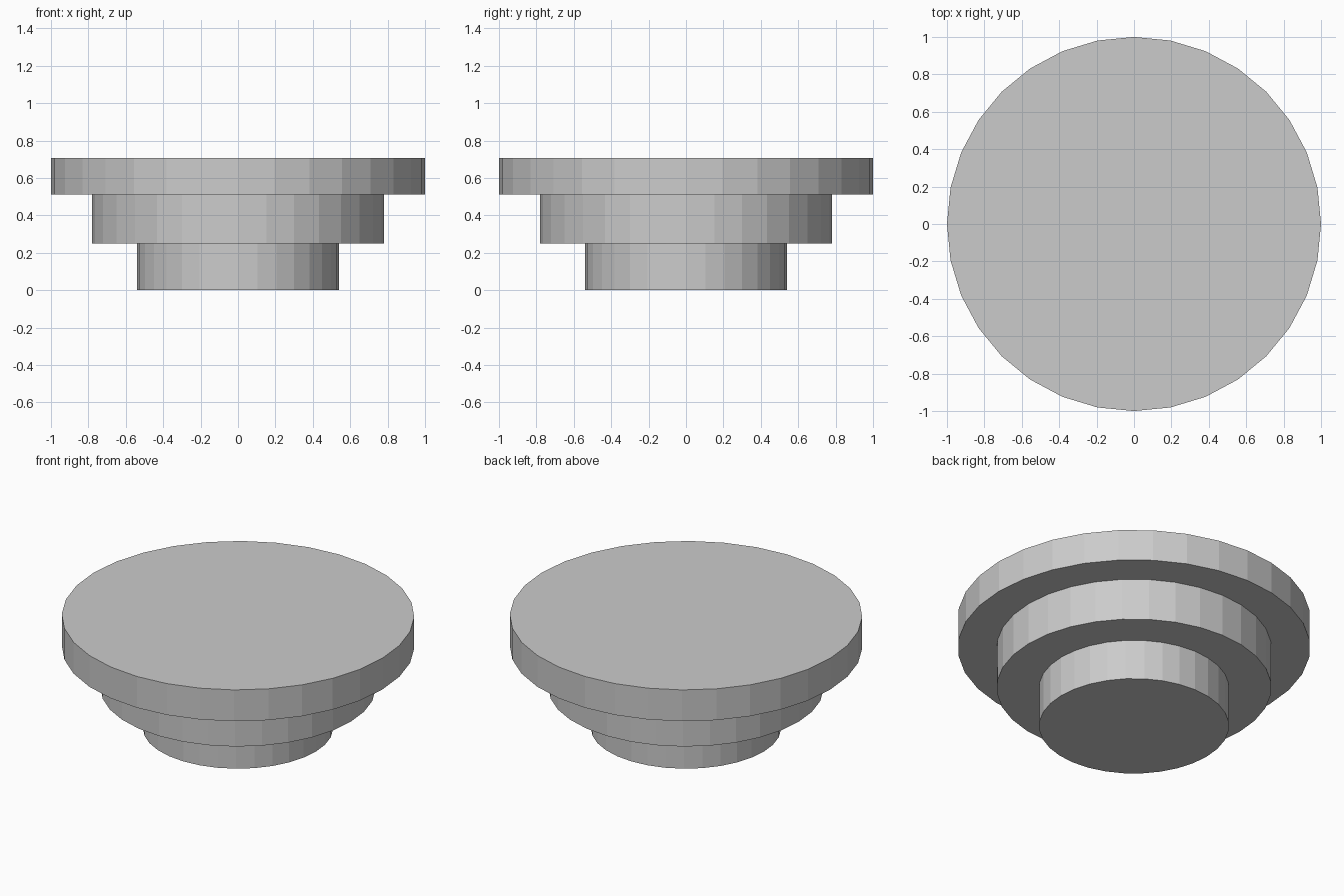
import bpy

if "Cube" in bpy.data.objects:
    bpy.data.objects.remove(bpy.data.objects["Cube"])

SIDES = 32


def disc(name, radius, z_bottom, z_top):
    """Flat-shaded cylinder spanning the two heights."""
    bpy.ops.mesh.primitive_cylinder_add(
        vertices=SIDES, radius=radius, depth=z_top - z_bottom,
        location=(0, 0, (z_bottom + z_top) / 2))
    bpy.context.object.name = name


# Three stacked tiers, widening upwards
disc("lower_tier", 0.539, 0.0, 0.251)
disc("middle_tier", 0.78, 0.251, 0.512)
disc("upper_tier", 1.0, 0.512, 0.708)
